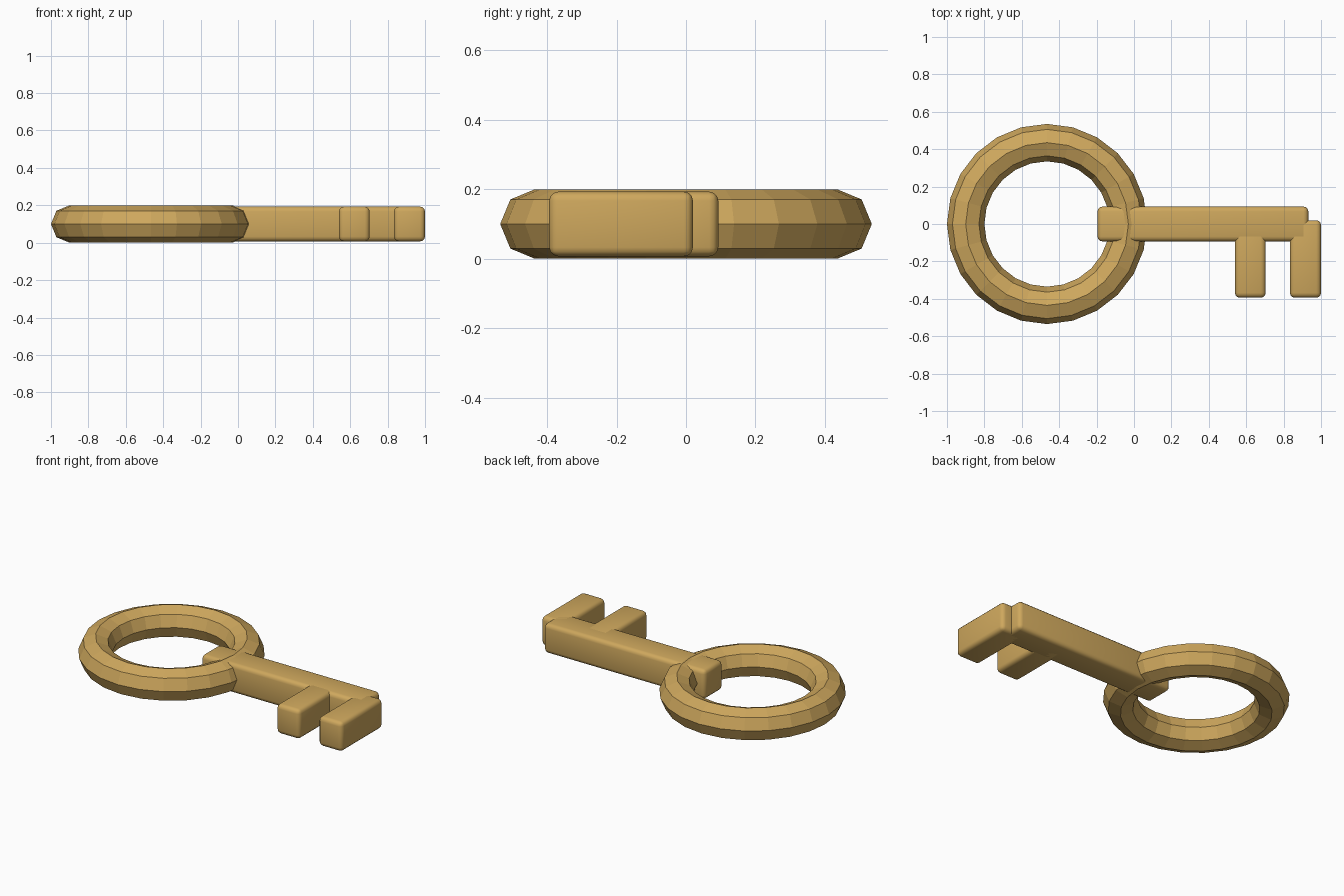
import bpy
import math

if "Cube" in bpy.data.objects:
    bpy.data.objects.remove(bpy.data.objects["Cube"], do_unlink=True)

# One brass colour for the whole key
brass = bpy.data.materials.new("brass")
brass.use_nodes = True
colour = (0.62, 0.39, 0.11, 1)
brass.diffuse_color = colour
brass.node_tree.nodes["Principled BSDF"].inputs["Base Color"].default_value = colour

MID_Z = 0.1


def rounded_bar(name, x0, x1, y0, y1, height=0.186, radius=0.026):
    """Box between the given limits with soft rounded edges."""
    bpy.ops.mesh.primitive_cube_add(
        size=1, location=((x0 + x1) / 2, (y0 + y1) / 2, MID_Z))
    bar = bpy.context.object
    bar.name = name
    bar.scale = (x1 - x0, y1 - y0, height)
    bpy.ops.object.transform_apply(location=False, rotation=False, scale=True)
    bevel = bar.modifiers.new("rounded_edges", 'BEVEL')
    bevel.width = radius
    bevel.segments = 3
    bpy.ops.object.modifier_apply(modifier=bevel.name)
    bpy.ops.object.shade_smooth_by_angle(angle=math.radians(35))
    bar.data.materials.append(brass)


# Faceted ring handle with an octagonal section
bpy.ops.mesh.primitive_torus_add(
    major_radius=0.435, minor_radius=0.1, major_segments=24, minor_segments=8,
    location=(-0.465, 0, MID_Z))
ring = bpy.context.object
ring.name = "ring_handle"
bpy.ops.object.shade_flat()
ring.data.materials.append(brass)

# Shaft running through the ring wall
rounded_bar("shaft", -0.195, 0.932, -0.093, 0.093)

# Two teeth at the tip
for name, x0, x1 in (("inner_tooth", 0.54, 0.704), ("tip_tooth", 0.834, 1.0)):
    rounded_bar(name, x0, x1, -0.394, 0.02)
